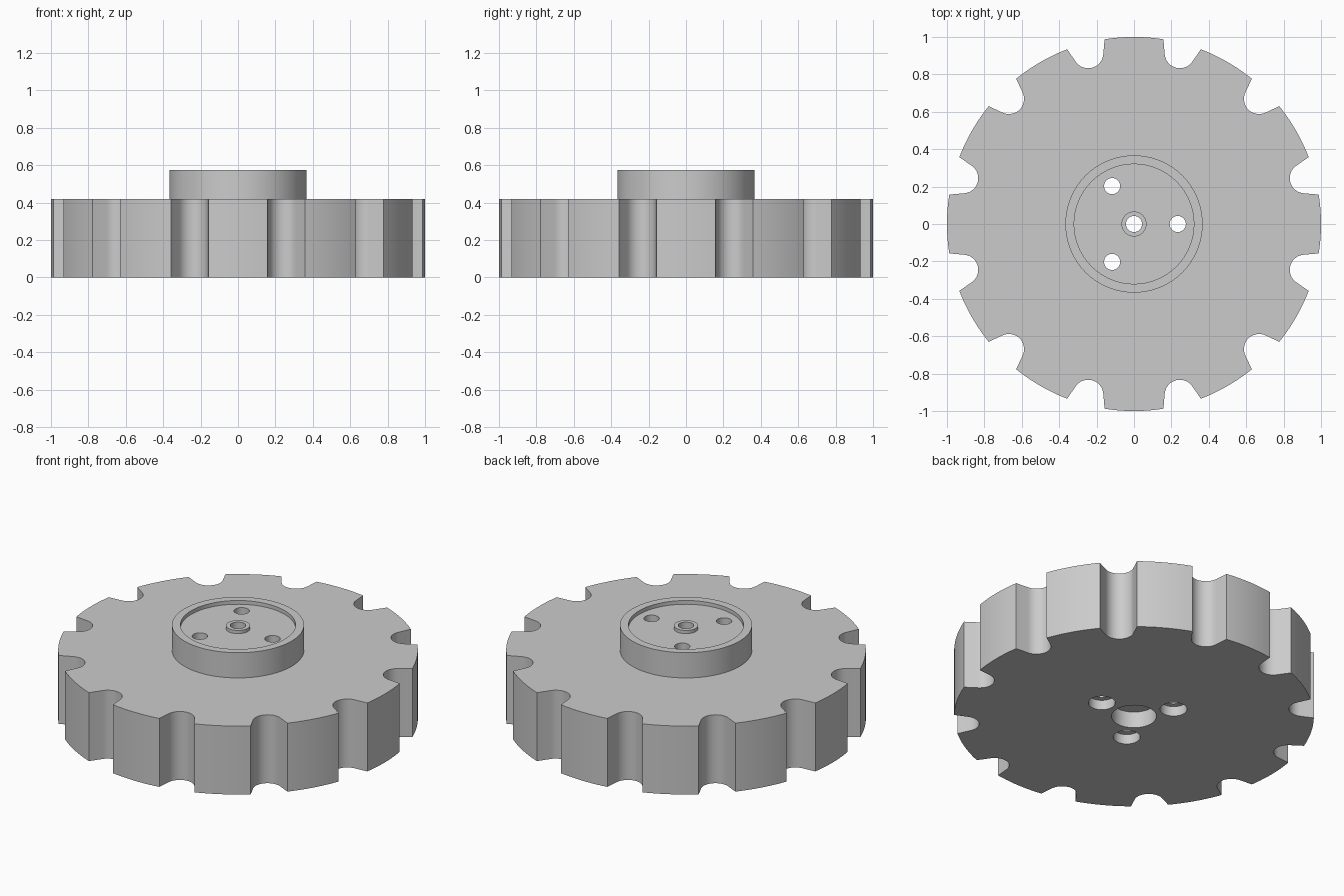
import bpy, bmesh
from math import sin, cos, pi, radians, tan

old = bpy.data.objects.get("Cube")
if old:
    bpy.data.objects.remove(old)

grey = bpy.data.materials.new("plain grey")
grey.use_nodes = True
grey.diffuse_color = (0.6, 0.6, 0.6, 1)
grey.node_tree.nodes["Principled BSDF"].inputs["Base Color"].default_value = (0.6, 0.6, 0.6, 1)


def finish(bm, name):
    bmesh.ops.recalc_face_normals(bm, faces=bm.faces)
    mesh = bpy.data.meshes.new(name)
    bm.to_mesh(mesh)
    bm.free()
    mesh.materials.append(grey)
    obj = bpy.data.objects.new(name, mesh)
    bpy.context.collection.objects.link(obj)
    return obj


def lathe(name, profile, cx=0, cy=0, n=64):
    """Solid of revolution from (radius, z) points, capped at both ends."""
    bm = bmesh.new()
    rings = [[bm.verts.new((cx + r * cos(2 * pi * i / n), cy + r * sin(2 * pi * i / n), z))
              for i in range(n)] for r, z in profile]
    for a, b in zip(rings, rings[1:]):
        for i in range(n):
            j = (i + 1) % n
            bm.faces.new((a[i], a[j], b[j], b[i]))
    bm.faces.new(rings[0])
    bm.faces.new(rings[-1])
    return finish(bm, name)


def combine(target, other, operation):
    mod = target.modifiers.new(operation, 'BOOLEAN')
    mod.operation = operation
    mod.solver = 'EXACT'
    mod.object = other
    bpy.context.view_layer.objects.active = target
    bpy.ops.object.modifier_apply(modifier=mod.name)
    bpy.data.objects.remove(other)


# Notched disc: flared round-bottomed notches between rim arcs
NOTCHES, HEIGHT = 12, 0.42
NOTCH_R, NOTCH_V, FLARE = 0.081, 0.946, radians(20)
RIM_HALF = radians(5.95)
step = 2 * pi / NOTCHES
outline = []
for k in range(NOTCHES):
    mid = (k + 0.5) * step
    # rim arc leading up to the notch
    start, end = mid - step + RIM_HALF, mid - RIM_HALF
    outline += [(cos(start + (end - start) * i / 10), sin(start + (end - start) * i / 10))
                for i in range(11)]
    # notch floor arc, tangent to its flared sides
    for i in range(17):
        t = pi + FLARE + (pi - 2 * FLARE) * i / 16
        u, v = NOTCH_R * cos(t), NOTCH_V + NOTCH_R * sin(t)
        outline.append((v * cos(mid) - u * sin(mid), v * sin(mid) + u * cos(mid)))

bm = bmesh.new()
base = bm.faces.new([bm.verts.new((x, y, 0)) for x, y in outline])
extruded = bmesh.ops.extrude_face_region(bm, geom=[base], use_keep_orig=True)
top = [v for v in extruded["geom"] if isinstance(v, bmesh.types.BMVert)]
bmesh.ops.translate(bm, verts=top, vec=(0, 0, HEIGHT))
wheel = finish(bm, "notched_wheel")

# Raised hub with a shallow recess and a central boss
hub = lathe("hub", [(0.367, 0.3), (0.367, 0.575), (0.32, 0.575), (0.32, 0.552),
                    (0.067, 0.552), (0.067, 0.572)], n=96)
combine(wheel, hub, 'UNION')


# Through holes, counterbored from underneath
def hole(bore, depth, cx=0, cy=0):
    cutter = lathe("hole_cutter", [(bore, -0.1), (bore, depth), (0.043, depth), (0.043, 0.7)],
                   cx, cy, 48)
    cutter.hide_render = True
    combine(wheel, cutter, 'DIFFERENCE')


hole(0.125, 0.10)
for k in range(3):
    hole(0.075, 0.06, 0.234 * cos(2 * pi * k / 3), 0.234 * sin(2 * pi * k / 3))

# Smooth curved walls, crisp edges
bpy.ops.object.select_all(action='DESELECT')
wheel.select_set(True)
bpy.context.view_layer.objects.active = wheel
bpy.ops.object.shade_smooth_by_angle(angle=radians(30))
